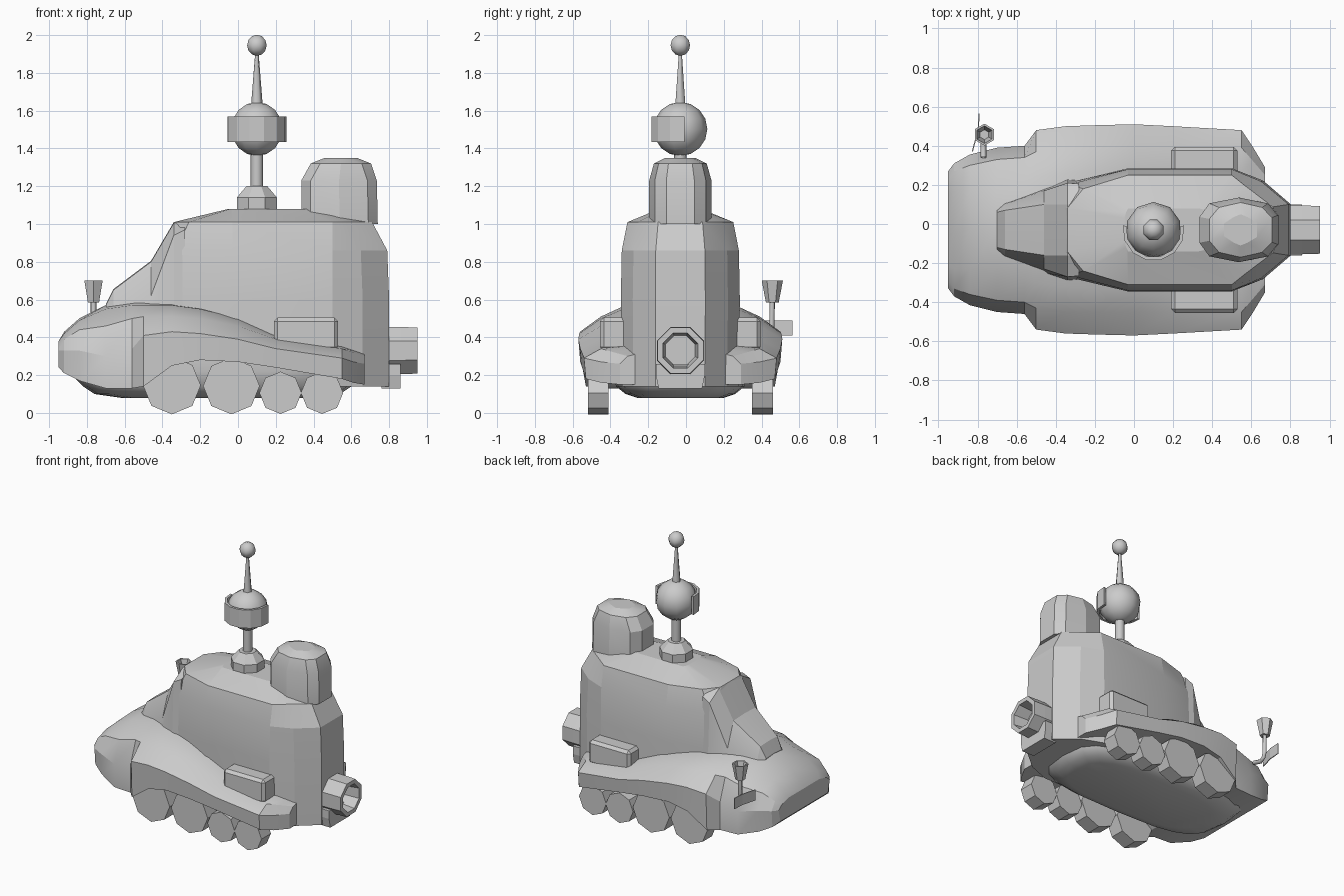
import bpy, bmesh
from math import sin, cos, pi, radians
from mathutils import Matrix, Vector

if "Cube" in bpy.data.objects:
    bpy.data.objects.remove(bpy.data.objects["Cube"])

YC = -0.03  # symmetry plane of the vehicle


def finish(name, bm, angle=None):
    bmesh.ops.recalc_face_normals(bm, faces=bm.faces)
    me = bpy.data.meshes.new(name)
    bm.to_mesh(me)
    bm.free()
    ob = bpy.data.objects.new(name, me)
    bpy.context.collection.objects.link(ob)
    if angle:
        bpy.ops.object.select_all(action='DESELECT')
        ob.select_set(True)
        bpy.context.view_layer.objects.active = ob
        bpy.ops.object.shade_smooth_by_angle(angle=radians(angle))
    return ob


def loft(name, rings, angle=None):
    """Skin closed rings of equal length and cap both ends."""
    bm = bmesh.new()
    rows = [[bm.verts.new(p) for p in r] for r in rings]
    n = len(rows[0])
    for a, b in zip(rows, rows[1:]):
        for i in range(n):
            j = (i + 1) % n
            bm.faces.new((a[i], a[j], b[j], b[i]))
    bm.faces.new(rows[0])
    bm.faces.new(rows[-1])
    return finish(name, bm, angle)


def section_x(x, half):
    """Mirrored cross-section at x from half points (y, z)."""
    return ([(x, YC + y, z) for y, z in half] +
            [(x, YC - y, z) for y, z in reversed(half) if y > 0])


def section_z(z, half):
    """Mirrored outline at height z from half points (x, y)."""
    return ([(x, YC + y, z) for x, y in half] +
            [(x, YC - y, z) for x, y in reversed(half)])


def lathe(name, profile, n, loc, axis='Z', phase=0.0, angle=None):
    """Turn (radius, height) points round an axis; radius 0 makes a pole."""
    bm = bmesh.new()
    rot = {'Z': Matrix(), 'X': Matrix.Rotation(pi / 2, 4, 'Y'),
           'Y': Matrix.Rotation(-pi / 2, 4, 'X')}[axis]
    m = Matrix.Translation(loc) @ rot
    rows = []
    for r, h in profile:
        count = n if r > 0 else 1
        rows.append([bm.verts.new(m @ Vector((r * cos(phase + 2 * pi * i / n),
                                              r * sin(phase + 2 * pi * i / n), h)))
                     for i in range(count)])
    for a, b in zip(rows, rows[1:]):
        for i in range(n):
            j = (i + 1) % n
            q = [a[i % len(a)], a[j % len(a)], b[j % len(b)], b[i % len(b)]]
            bm.faces.new(list(dict.fromkeys(q)))
    return finish(name, bm, angle)


def box(name, lo, hi, bevel=0.0):
    bm = bmesh.new()
    bmesh.ops.create_cube(bm, size=1)
    for v in bm.verts:
        v.co = [(a + b) / 2 + c * (b - a) for a, b, c in zip(lo, hi, v.co)]
    if bevel:
        bmesh.ops.bevel(bm, geom=bm.edges[:], offset=bevel, segments=1, affect='EDGES')
    return finish(name, bm)


# Hull shell with nose and fenders: x, crown z, shoulder, fender top, outer, skirt
hull = [(-.95, .38, .18, .38, .26, .36, .30, .33, .28, .24),
        (-.92, .43, .20, .42, .30, .39, .34, .33, .33, .21),
        (-.84, .50, .20, .49, .33, .44, .385, .33, .37, .17),
        (-.70, .57, .20, .55, .36, .46, .42, .30, .42, .13),
        (-.56, .60, .25, .57, .37, .50, .43, .34, .43, .13),
        (-.50, .61, .27, .57, .40, .51, .51, .41, .50, .14),
        (-.35, .60, .29, .57, .42, .51, .53, .43, .52, .25),
        (-.20, .56, .30, .55, .42, .50, .535, .42, .525, .28),
        (0, .52, .30, .50, .42, .46, .54, .39, .53, .27),
        (.20, .44, .30, .41, .42, .39, .53, .34, .52, .24),
        (.55, .36, .30, .35, .42, .34, .51, .29, .50, .18),
        (.61, .33, .28, .33, .35, .32, .42, .27, .42, .16),
        (.67, .31, .24, .31, .28, .30, .32, .26, .32, .15)]
loft("hull_shell", [section_x(x, [(0, t), (a, b), (c, d), (e, f), (g, h), (g * .72, h)])
                    for x, t, a, b, c, d, e, f, g, h in hull], 22)

# Rounded belly
rings = []
for z, x0, x1, hw in ((.08, -.62, .48, .23), (.10, -.76, .54, .29), (.14, -.82, .60, .34),
                      (.22, -.90, .63, .36), (.29, -.91, .64, .36)):
    ring = []
    for i in range(20):
        c, s = cos(2 * pi * i / 20), sin(2 * pi * i / 20)
        sx = abs(c) ** .6 * (1 if c > 0 else -1)
        sy = abs(s) ** .6 * (1 if s > 0 else -1)
        ring.append(((x0 + x1) / 2 + sx * (x1 - x0) / 2, YC + sy * hw, z))
    rings.append(ring)
loft("belly", rings, 60)

# Tall cabin
cabin = [(.14, -.40, .80, .31), (.60, -.44, .80, .315), (.86, -.41, .79, .31),
         (1.01, -.34, .71, .28)]
rings = [section_z(z, [(f, w * .4), (f + .08, w * .75), (-.03, w), (.5, w),
                       (r - .14, w * .8), (r, w * .42)]) for z, f, r, w in cabin]
rings.append(section_z(1.08, [(-.05, .06), (-.04, .09), (-.03, .11), (.33, .11),
                              (.42, .09), (.46, .05)]))
loft("cabin", rings, 15)

# Sloping windscreen block
screen = [(-.70, .09, .57, .10, .56), (-.66, .10, .65, .13, .58), (-.46, .13, .80, .20, .62),
          (-.34, .13, 1.005, .24, .94), (-.28, .13, 1.01, .235, .97)]
loft("windscreen", [section_x(x, [(0, t + .005), (a, t), (b, m), (b + .02, .5)])
                    for x, a, t, b, m in screen], 15)

# Roof stack
stack = [(1.0, .335, .74, .165), (1.23, .335, .735, .165), (1.32, .385, .705, .14),
         (1.35, .46, .63, .08)]
loft("roof_stack", [section_z(z, [(f, w * .4), (f + .05, w * .82), ((f + r) / 2, w),
                                  (r - .05, w * .82), (r, w * .45)])
                    for z, f, r, w in stack], 20)

# Rear exhaust with support
lathe("exhaust_pipe", [(.135, -.05), (.135, .08), (.132, .17), (.10, .17), (.085, .06), (0, .06)],
      8, (.78, YC, .33), 'X', pi / 8)
loft("exhaust_support", [section_x(x, [(.13, .26), (.13, .20), (.115, .13)])
                         for x in (.76, .86)])

# Wheels and side boxes on both sides
for side, s in (("left", -1), ("right", 1)):
    for k, (x, r) in enumerate(((-.35, .153), (-.035, .15), (.225, .112), (.445, .112))):
        lathe(f"wheel_{side}_{k + 1}", [(0, -.055), (r, -.055), (r, .055), (0, .055)],
              8, (x, YC + s * .435, r * .95), 'Y')
    ys = sorted((YC + s * .28, YC + s * .425))
    box(f"side_box_{side}", (.19, ys[0], .33), (.53, ys[1], .505), .02)

# Mast, globe and spike
AX = .1
lathe("mast_base", [(0, 1.05), (.115, 1.05), (.115, 1.14), (.06, 1.20), (0, 1.20)],
      8, (AX, YC, 0), phase=pi / 8)
lathe("mast_pole", [(.033, 1.18), (.033, 1.42)], 8, (AX, YC, 0), angle=50)


def ball(name, r, z, n, rows):
    lathe(name, [(r * sin(pi * i / rows) if 0 < i < rows else 0, -r * cos(pi * i / rows))
                 for i in range(rows + 1)], n, (AX, YC, z), phase=pi / n, angle=60)


ball("mast_globe", .143, 1.503, 10, 8)
lathe("mast_spike", [(.033, 1.60), (.008, 1.92)], 6, (AX, YC, 0), angle=70)
ball("mast_tip", .056, 1.946, 8, 6)

# Visor band round the front of the globe
rings = []
for i in range(8):
    a = radians(172 + 196 * i / 7)
    rings.append([(AX + r * cos(a), YC + r * sin(a), z)
                  for r, z in ((.140, 1.435), (.158, 1.435), (.158, 1.57), (.140, 1.57))])
loft("visor", rings)

# Side horn: curved pipe, cup and small plate
cu = bpy.data.curves.new("horn_pipe", 'CURVE')
cu.dimensions = '3D'
cu.bevel_depth = .015
cu.bevel_resolution = 1
sp = cu.splines.new('POLY')
path = [(-.77, .34, .43), (-.77, .41, .41), (-.765, .445, .425), (-.765, .455, .46),
        (-.765, .457, .60)]
sp.points.add(len(path) - 1)
for p, co in zip(sp.points, path):
    p.co = (*co, 1)
bpy.context.collection.objects.link(bpy.data.objects.new("horn_pipe", cu))
lathe("horn_cup", [(0, .585), (.034, .585), (.056, .70), (.045, .70), (.025, .61), (0, .61)],
      6, (-.765, .457, 0), phase=pi / 6)
loft("horn_plate", [[(x, y, .41), (x + .006, y, .41), (x + .006, y, .49), (x, y, .49)]
                    for x, y in ((-.83, .37), (-.80, .48), (-.795, .565))])
